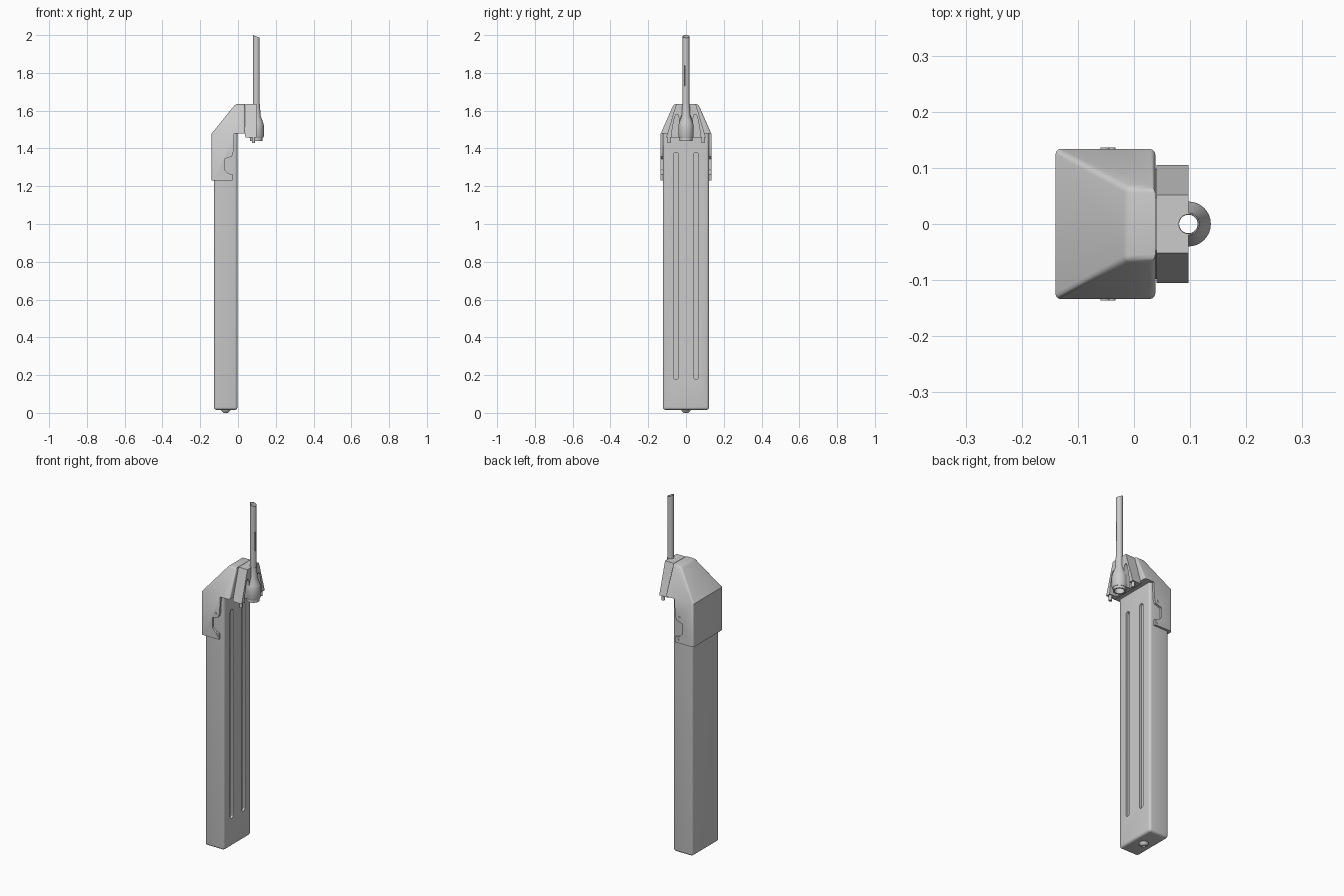
import bpy, bmesh, math
from mathutils import Matrix

if "Cube" in bpy.data.objects:
    bpy.data.objects.remove(bpy.data.objects["Cube"])


def finish(bm, name):
    bmesh.ops.recalc_face_normals(bm, faces=bm.faces[:])
    me = bpy.data.meshes.new(name)
    bm.to_mesh(me)
    bm.free()
    ob = bpy.data.objects.new(name, me)
    bpy.context.collection.objects.link(ob)
    return ob


def activate(ob):
    bpy.ops.object.select_all(action='DESELECT')
    ob.select_set(True)
    bpy.context.view_layer.objects.active = ob


def smooth(ob):
    activate(ob)
    bpy.ops.object.shade_smooth_by_angle(angle=math.radians(35))


def prism(name, pts, a, b, axis):
    """Extrude a (u, z) outline from a to b along x or y."""
    bm = bmesh.new()
    place = (lambda u, z, t: (t, u, z)) if axis == 'x' else (lambda u, z, t: (u, t, z))
    rings = [[bm.verts.new(place(u, z, t)) for u, z in pts] for t in (a, b)]
    n = len(pts)
    for i in range(n):
        j = (i + 1) % n
        bm.faces.new((rings[0][i], rings[0][j], rings[1][j], rings[1][i]))
    for r in rings:
        bm.faces.new(r)
    return finish(bm, name)


def lathe(name, prof, x, y, n=32):
    """Closed ring profile (r, z) revolved around a vertical axis."""
    bm = bmesh.new()
    rings = [[bm.verts.new((x + r * math.cos(2 * math.pi * k / n),
                            y + r * math.sin(2 * math.pi * k / n), z))
              for k in range(n)] for r, z in prof]
    for i in range(len(rings)):
        p, q = rings[i], rings[(i + 1) % len(rings)]
        for k in range(n):
            m = (k + 1) % n
            bm.faces.new((p[k], p[m], q[m], q[k]))
    bmesh.ops.remove_doubles(bm, verts=bm.verts[:], dist=1e-6)
    bmesh.ops.dissolve_degenerate(bm, edges=bm.edges[:], dist=1e-6)
    return finish(bm, name)


def cylinder(name, loc, r, r2, h, axis='z', n=20):
    bm = bmesh.new()
    rot = Matrix.Rotation(math.pi / 2, 4, 'X') if axis == 'y' else Matrix()
    bmesh.ops.create_cone(bm, cap_ends=True, segments=n, radius1=r, radius2=r2,
                          depth=h, matrix=Matrix.Translation(loc) @ rot)
    return finish(bm, name)


def cut(ob, tool, keep=False):
    m = ob.modifiers.new('cut', 'BOOLEAN')
    m.operation, m.solver, m.object = 'DIFFERENCE', 'EXACT', tool
    activate(ob)
    bpy.ops.object.modifier_apply(modifier=m.name)
    if not keep:
        bpy.data.objects.remove(tool)


# main body: long rounded box
body = prism('main_body', [(-0.127, 0.016), (-0.003, 0.016), (-0.003, 1.478), (-0.127, 1.478)],
             -0.122, 0.122, 'y')
bm = bmesh.new()
bm.from_mesh(body.data)
edges = [e for e in bm.edges if min(v.co.z for v in e.verts) < 1]
bmesh.ops.bevel(bm, geom=edges, offset=0.014, segments=4, profile=0.5, affect='EDGES')
bm.to_mesh(body.data)
bm.free()

# head: hipped cap with a wrapped sleeve below
EAVE = 1.478
outline = [(-0.14, EAVE), (-0.14, 1.23), (-0.028, 1.23), (-0.028, 1.263), (-0.05, 1.267),
           (-0.07, 1.287), (-0.07, 1.345), (-0.032, 1.358), (-0.024, 1.385), (-0.02, EAVE)]
roof = [(0.038, EAVE), (0.038, 1.635), (-0.013, 1.635)]
pts = outline + roof
bm = bmesh.new()
sides = []
for s in (-1, 1):
    ring = [bm.verts.new((x, s * (0.065 if z > 1.6 else 0.134), z)) for x, z in pts]
    bm.faces.new(ring[:10])
    bm.faces.new([ring[0], ring[9]] + ring[10:])
    sides.append(ring)
for i in range(len(pts)):
    j = (i + 1) % len(pts)
    bm.faces.new((sides[0][i], sides[0][j], sides[1][j], sides[1][i]))
bmesh.ops.recalc_face_normals(bm, faces=bm.faces[:])


def rounded(e):
    a, b = (v.co for v in e.verts)
    if max(a.z, b.z) > 1.6:
        return not (a.x > 0.03 and b.x > 0.03 and abs(a.z - b.z) < 0.01)
    return a.x < -0.13 and b.x < -0.13 and abs(a.z - b.z) > 0.1


bmesh.ops.bevel(bm, geom=[e for e in bm.edges if rounded(e)], offset=0.010, segments=3,
                profile=0.5, affect='EDGES')
head = finish(bm, 'head_cap')
cut(head, body, keep=True)
smooth(head)

# two long slots in the body face
for s in (-1, 1):
    arc = [(s * 0.053 + 0.014 * math.cos(t), zc + 0.014 * math.sin(t))
           for zc, t0 in ((1.366, 0), (0.191, math.pi))
           for t in [t0 + math.pi * k / 10 for k in range(11)]]
    cut(body, prism('slot_cutter', arc, -0.016, 0.02, 'x'))
smooth(body)

# nozzle block: back plate plus front bracket with recessed bays
AX = 0.097
half = [(0.052, 1.635), (0.105, 1.457), (0.077, 1.457), (0.075, 1.49), (0.060, 1.568),
        (0.052, 1.58), (0.043, 1.58), (0.037, 1.56), (0.034, 1.457)]
mirror = lambda h: h + [(-y, z) for y, z in reversed(h)]
bracket = prism('nozzle_bracket', mirror(half), 0.055, AX, 'x')
plate = prism('bracket_back_plate', mirror(half[:2]), 0.04, 0.055, 'x')
seam = prism('bracket_seam', mirror([(0.047, 1.628), (0.098, 1.462)]), 0.036, 0.042, 'x')
bore = [(0, 1.40), (0.03, 1.40), (0.03, 1.56), (0.0185, 1.585), (0.0185, 1.70), (0, 1.70)]
cut(bracket, lathe('bore_cutter', bore, AX, 0))

# nozzle bulb and tube
bulb = lathe('nozzle_bulb', [(0.0195, 1.634), (0.022, 1.575), (0.037, 1.535), (0.040, 1.52),
                             (0.040, 1.465), (0.036, 1.455), (0.034, 1.455), (0.034, 1.44),
                             (0.026, 1.44), (0.025, 1.55), (0.0165, 1.57), (0.0165, 1.634)], AX, 0)
smooth(bulb)
tube = lathe('outlet_tube', [(0.018, 1.57), (0.018, 2.0), (0.0165, 2.0), (0.0165, 1.57)], AX, 0)
for v in tube.data.vertices:
    if v.co.z > 1.9:                      # slanted tip
        v.co.z = 2.0 - 0.4 * (v.co.x - (AX - 0.018))
slit = prism('slit_cutter', [(-0.007, 1.73), (-0.004, 1.73), (-0.004, 1.84), (-0.007, 1.84)],
             AX, AX + 0.03, 'x')
cut(tube, slit)
smooth(tube)

# pins under the bracket, sleeve screws, foot tip
for s in (-1, 1):
    smooth(cylinder('bracket_pin', (0.082, s * 0.09, 1.448), 0.009, 0.009, 0.04))
    for x, z in ((-0.052, 1.376), (-0.041, 1.25)):
        smooth(cylinder('sleeve_screw', (x, s * 0.134, z), 0.008, 0.008, 0.004, 'y'))
foot = lathe('foot_tip', [(0.0, 0.02), (0.026, 0.02), (0.024, 0.012), (0.012, 0.0),
                          (0.008, 0.0), (0.007, 0.008), (0.0, 0.008)], -0.065, 0, 24)
smooth(foot)
